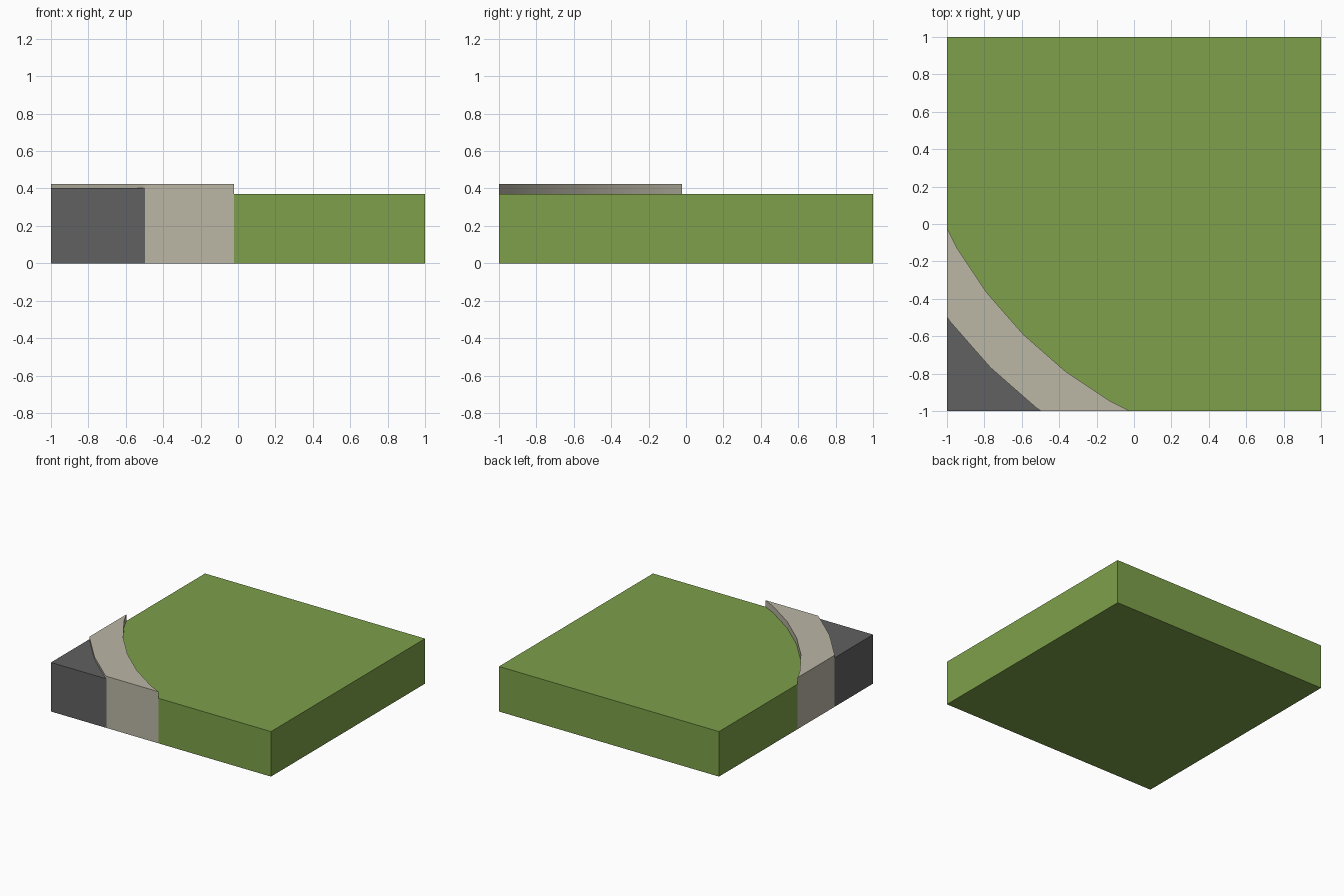
import bpy, bmesh, math

cube = bpy.data.objects.get("Cube")
if cube:
    bpy.data.objects.remove(cube, do_unlink=True)


def material(name, rgb):
    mat = bpy.data.materials.new(name)
    mat.use_nodes = True
    mat.diffuse_color = (*rgb, 1)
    mat.node_tree.nodes["Principled BSDF"].inputs["Base Color"].default_value = (*rgb, 1)
    return mat


grass = material("grass green", (0.205, 0.352, 0.068))
stone = material("pavement stone", (0.497, 0.474, 0.381))
asphalt = material("asphalt grey", (0.119, 0.119, 0.119))


def corner_arc(radius):
    """Arc about the (1, 1) corner, cut off by the tile's left and front edges."""
    ring = [(1 - radius * math.cos(math.radians(7.5 * i)),
             1 - radius * math.sin(math.radians(7.5 * i))) for i in range(13)]
    inside = [p for p in ring if p[0] > -1 and p[1] > -1]
    before = ring[ring.index(inside[0]) - 1]
    t = (-1 - before[0]) / (inside[0][0] - before[0])
    y = before[1] + t * (inside[0][1] - before[1])
    return [(-1, y)] + inside + [(y, -1)]


def slab(name, outline, height, mat):
    """Extrude a flat outline to a height; the underside is grass coloured."""
    bm = bmesh.new()
    base = bm.faces.new([bm.verts.new((x, y, 0)) for x, y in outline])
    top = bmesh.ops.extrude_face_region(bm, geom=[base], use_keep_orig=True)["geom"]
    for v in top:
        if isinstance(v, bmesh.types.BMVert):
            v.co.z = height
    bmesh.ops.recalc_face_normals(bm, faces=bm.faces)
    bm.normal_update()
    for f in bm.faces:
        f.material_index = 1 if f.normal.z < -0.5 else 0
    mesh = bpy.data.meshes.new(name)
    bm.to_mesh(mesh)
    bm.free()
    mesh.materials.append(mat)
    mesh.materials.append(grass)
    obj = bpy.data.objects.new(name, mesh)
    bpy.context.collection.objects.link(obj)
    return obj


lawn_edge = corner_arc(2.25)
kerb_edge = corner_arc(2.5)

# Lawn, raised pavement strip and road corner
slab("lawn", lawn_edge + [(1, -1), (1, 1), (-1, 1)], 0.37, grass)
pavement = slab("pavement", kerb_edge + lawn_edge[::-1], 0.424, stone)
slab("road", [(-1, -1)] + kerb_edge[::-1], 0.403, asphalt)

# Smooth the curved pavement sides
bpy.ops.object.select_all(action="DESELECT")
pavement.select_set(True)
bpy.context.view_layer.objects.active = pavement
bpy.ops.object.shade_smooth_by_angle(angle=math.radians(20))
